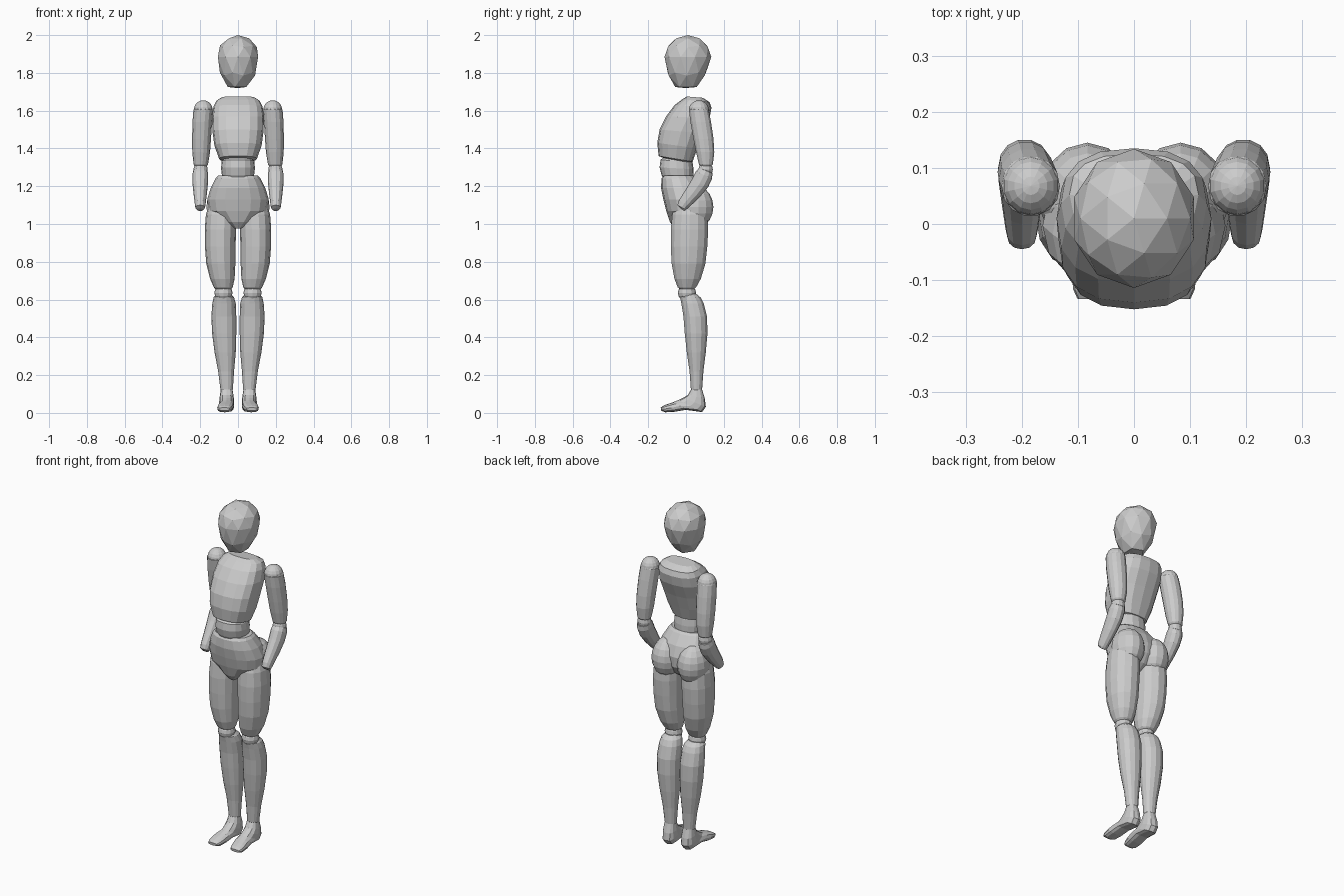
import bpy, bmesh
from math import cos, sin, pi, copysign


def finish(name, bm):
    bmesh.ops.recalc_face_normals(bm, faces=bm.faces)
    me = bpy.data.meshes.new(name)
    bm.to_mesh(me)
    bm.free()
    ob = bpy.data.objects.new(name, me)
    bpy.context.collection.objects.link(ob)
    return ob


def loft(name, rings, n=12, p=1.0, side=1):
    """Skin oval rings: (front y, front z, back y, back z, centre x, half width)."""
    bm = bmesh.new()
    loops = []
    for yf, zf, yb, zb, cx, rx in rings:
        loop = []
        for i in range(n):
            a = 2 * pi * i / n
            c = copysign(abs(cos(a)) ** p, cos(a))
            s = copysign(abs(sin(a)) ** p, sin(a))
            loop.append(bm.verts.new((side * (cx + rx * c),
                                      (yf + yb) / 2 + s * (yb - yf) / 2,
                                      (zf + zb) / 2 + s * (zb - zf) / 2)))
        loops.append(loop)
    for a, b in zip(loops, loops[1:]):
        for i in range(n):
            j = (i + 1) % n
            bm.faces.new((a[i], a[j], b[j], b[i]))
    bm.faces.new(loops[0])
    bm.faces.new(loops[-1])
    return finish(name, bm)


def ball(name, loc, rad, n=14, m=10):
    bm = bmesh.new()
    bmesh.ops.create_uvsphere(bm, u_segments=n, v_segments=m, radius=1)
    for v in bm.verts:
        v.co = [l + r * c for l, r, c in zip(loc, rad, v.co)]
    return finish(name, bm)


# Head: faceted sphere stretched to a blunt chin
bm = bmesh.new()
bmesh.ops.create_icosphere(bm, subdivisions=2, radius=1)
for v in bm.verts:
    x, y, z = v.co
    t = 1 + 0.1 * min(z, 0)
    v.co = (x * 0.112 * t, 0.01 + y * 0.124 * t - 0.012 * max(-z, 0),
            1.885 + (z * 0.115 if z > 0 else max(z, -0.88) * 0.188))
finish("head", bm)

# Chest
loft("chest", [
    (-.12, 1.35, .02, 1.325, 0, .085),
    (-.145, 1.36, .035, 1.33, 0, .10),
    (-.152, 1.43, .06, 1.40, 0, .125),
    (-.14, 1.50, .09, 1.48, 0, .135),
    (-.105, 1.57, .125, 1.56, 0, .138),
    (-.06, 1.63, .135, 1.615, 0, .13),
    (-.02, 1.66, .125, 1.645, 0, .115),
    (.005, 1.675, .09, 1.668, 0, .085)], 16, 0.8)

# Abdomen
loft("abdomen", [
    (-.12, 1.24, .03, 1.24, 0, .075),
    (-.13, 1.26, .04, 1.255, 0, .085),
    (-.14, 1.30, .04, 1.29, 0, .09),
    (-.135, 1.34, .035, 1.325, 0, .086),
    (-.11, 1.36, .02, 1.345, 0, .07)], 16, 0.9)

# Pelvis with a V-shaped lower front
loft("pelvis", [
    (-.06, .975, .03, .985, 0, .02),
    (-.085, 1.01, .08, 1.02, 0, .075),
    (-.105, 1.07, .11, 1.07, 0, .155),
    (-.12, 1.13, .115, 1.13, 0, .163),
    (-.132, 1.19, .095, 1.19, 0, .145),
    (-.13, 1.24, .055, 1.245, 0, .118),
    (-.12, 1.256, .04, 1.256, 0, .105)], 16, 0.9)

for s, tag in ((1, "left"), (-1, "right")):
    # Buttocks
    ball(tag + "_buttock", (s * .083, .045, 1.09), (.086, .1, .115))

    # Thigh, knee and shin
    loft(tag + "_thigh", [
        (-.025, .648, .035, .648, .078, .035),
        (-.045, .665, .055, .665, .078, .05),
        (-.063, .71, .08, .71, .083, .065),
        (-.078, .79, .105, .79, .091, .077),
        (-.083, .88, .115, .88, .094, .081),
        (-.083, .97, .12, .97, .093, .083),
        (-.075, 1.05, .115, 1.05, .09, .08),
        (-.05, 1.12, .09, 1.12, .088, .06)], 14, 0.95, s)
    ball(tag + "_knee", (s * .077, .005, .635), (.048, .048, .045), 12, 8)
    loft(tag + "_shin", [
        (.035, .11, .075, .11, .06, .025),
        (.025, .125, .086, .125, .06, .033),
        (.018, .22, .093, .22, .063, .042),
        (.003, .32, .106, .32, .068, .056),
        (-.008, .42, .115, .42, .073, .064),
        (-.015, .51, .113, .51, .075, .066),
        (-.026, .58, .095, .58, .074, .062),
        (-.033, .615, .08, .61, .075, .054),
        (-.02, .635, .055, .63, .076, .035)], 14, 0.95, s)

    # Foot: ankle ring swings forward to the toes
    loft(tag + "_foot", [
        (.027, .125, .085, .125, .06, .031),
        (.01, .095, .1, .075, .06, .037),
        (-.015, .08, .105, .032, .06, .04),
        (-.04, .068, .085, .004, .06, .04),
        (-.065, .058, .0, .016, .063, .042),
        (-.095, .048, -.06, .006, .068, .042),
        (-.12, .038, -.11, .003, .071, .038),
        (-.134, .028, -.132, .012, .073, .028)], 12, 0.8, s)

    # Shoulder, upper arm and elbow
    ball(tag + "_shoulder", (s * .184, .068, 1.603), (.051, .053, .052))
    loft(tag + "_upper_arm", [
        (.085, 1.295, .125, 1.295, .197, .025),
        (.068, 1.315, .143, 1.315, .197, .038),
        (.052, 1.38, .151, 1.38, .195, .047),
        (.038, 1.45, .147, 1.45, .193, .05),
        (.022, 1.54, .134, 1.54, .189, .052),
        (.014, 1.605, .121, 1.605, .184, .052),
        (.04, 1.63, .1, 1.63, .184, .03)], 14, 0.95, s)
    ball(tag + "_elbow", (s * .198, .104, 1.288), (.038, .038, .04), 12, 8)

    # Forearm angled forward with a blunt end
    loft(tag + "_forearm", [
        (-.03, 1.083, -.01, 1.069, .2, .015),
        (-.045, 1.10, .0, 1.075, .2, .026),
        (-.038, 1.125, .02, 1.092, .2, .029),
        (.0, 1.185, .075, 1.145, .2, .036),
        (.03, 1.235, .117, 1.195, .2, .041),
        (.053, 1.28, .138, 1.24, .2, .042),
        (.07, 1.297, .14, 1.268, .199, .038),
        (.085, 1.302, .125, 1.285, .199, .024)], 12, 0.95, s)
